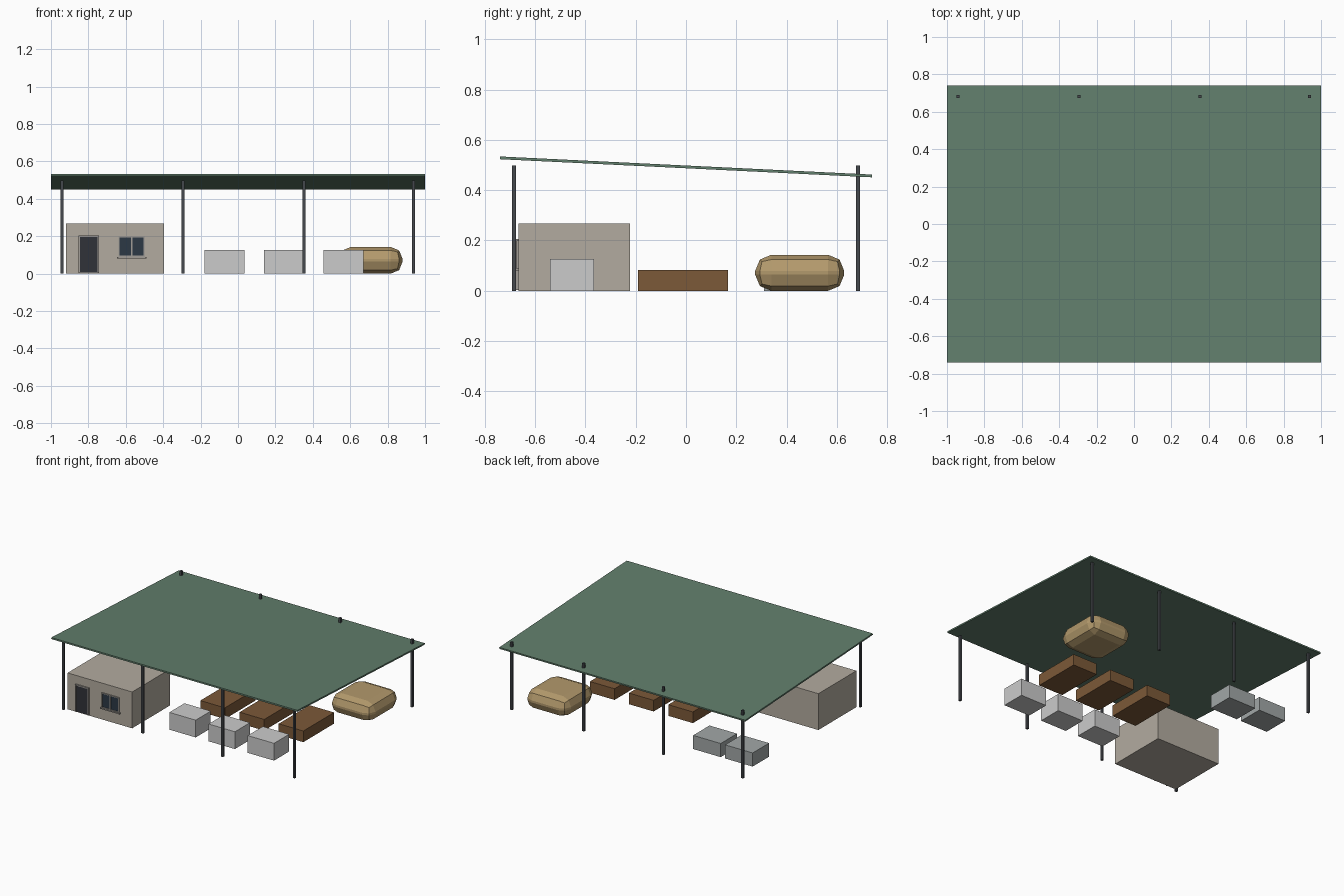
import bpy, math

if "Cube" in bpy.data.objects:
    bpy.data.objects.remove(bpy.data.objects["Cube"])


def material(name, r, g, b):
    m = bpy.data.materials.new(name)
    m.diffuse_color = (r, g, b, 1)
    m.use_nodes = True
    m.node_tree.nodes["Principled BSDF"].inputs["Base Color"].default_value = m.diffuse_color
    return m


GREEN = material("roof_green", 0.12, 0.21, 0.15)
STEEL = material("dark_steel", 0.06, 0.065, 0.075)
WALL = material("plaster", 0.45, 0.41, 0.35)
TRIM = material("trim", 0.36, 0.34, 0.31)
DARK = material("door_dark", 0.03, 0.032, 0.04)
GLASS = material("glass", 0.025, 0.04, 0.06)
WOOD = material("brown_wood", 0.2, 0.1, 0.04)
TAN = material("tan", 0.45, 0.32, 0.15)
CONCRETE = material("cool_grey", 0.36, 0.39, 0.39)


def box(name, x, y, z, mat=None):
    """Box from (min, max) ranges on each axis."""
    bpy.ops.mesh.primitive_cube_add(size=1, location=[(a + b) / 2 for a, b in (x, y, z)])
    ob = bpy.context.object
    ob.name = name
    ob.scale = [b - a for a, b in (x, y, z)]
    bpy.ops.object.transform_apply(location=False, rotation=False, scale=True)
    if mat:
        ob.data.materials.append(mat)
    return ob


# Sloping roof sheet, high at the front
roof = box("roof", (-1, 1), (-0.741, 0.741), (0.487, 0.498), GREEN)
roof.rotation_euler.x = -math.atan2(0.072, 1.48)

# Two rows of posts
for row, y in (("front", -0.683), ("back", 0.683)):
    for i, x in enumerate((-0.94, -0.295, 0.353, 0.937)):
        box(f"{row}_post_{i + 1}", (x - 0.008, x + 0.008), (y - 0.008, y + 0.008), (0, 0.498), STEEL)

# Office hut
F = -0.665
box("hut", (-0.92, -0.395), (F, -0.223), (0, 0.267), WALL)

# Door with surround
box("door", (-0.845, -0.751), (F - 0.006, F + 0.01), (0.006, 0.197), DARK)
box("door_jamb_left", (-0.853, -0.845), (F - 0.01, F + 0.01), (0.004, 0.205), TRIM)
box("door_jamb_right", (-0.751, -0.743), (F - 0.01, F + 0.01), (0.004, 0.205), TRIM)
box("door_head", (-0.845, -0.751), (F - 0.01, F + 0.01), (0.197, 0.205), TRIM)

# Window with two panes, frame bars and sill
box("window_glass", (-0.635, -0.503), (F - 0.004, F + 0.01), (0.094, 0.194), GLASS)
for i, x in enumerate((-0.64, -0.572, -0.504)):
    box(f"window_upright_{i + 1}", (x, x + 0.007), (F - 0.008, F + 0.01), (0.09, 0.199), TRIM)
for i, z in enumerate((0.09, 0.193)):
    box(f"window_rail_{i + 1}", (-0.635, -0.502), (F - 0.0075, F + 0.01), (z, z + 0.006), TRIM)
box("window_sill", (-0.648, -0.49), (F - 0.012, F + 0.01), (0.081, 0.09), TRIM)

# Front grey blocks with brown crates behind them
for i, x in enumerate((-0.073, 0.246, 0.564)):
    box(f"front_block_{i + 1}", (x - 0.107, x + 0.107), (-0.54, -0.365), (0, 0.127))
    box(f"brown_crate_{i + 1}", (x - 0.1, x + 0.1), (-0.19, 0.167), (0, 0.082), WOOD)

# Low blocks at the back left
for i, x in enumerate((-0.78, -0.52)):
    box(f"back_block_{i + 1}", (x - 0.112, x + 0.112), (0.31, 0.5), (0, 0.1), CONCRETE)

# Rounded tan bale
bale = box("bale", (0.54, 0.88), (0.275, 0.629), (0, 0.143), TAN)
bev = bale.modifiers.new("round", 'BEVEL')
bev.width = 0.064
bev.segments = 2
